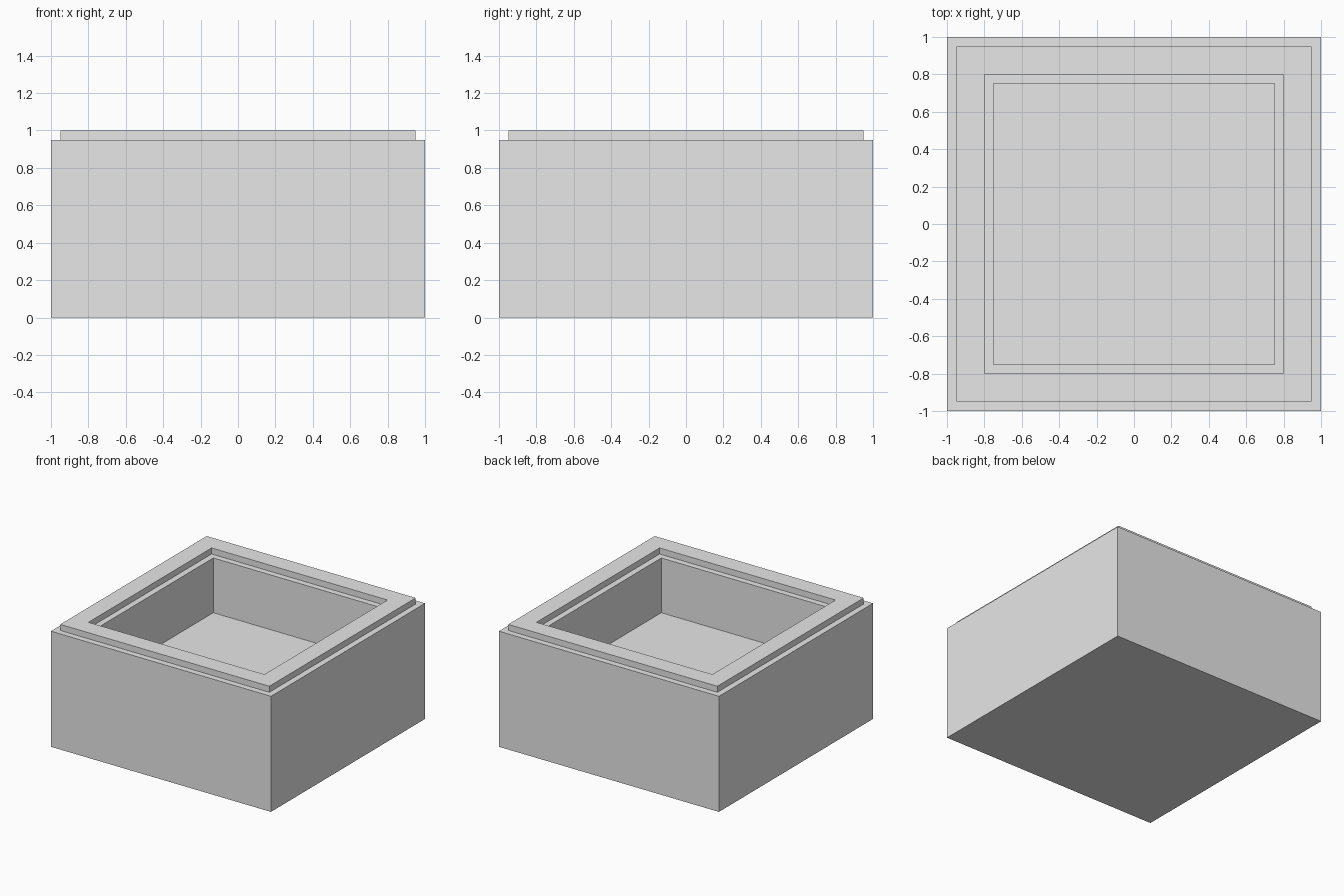
import bpy
import bmesh

default_cube = bpy.data.objects.get("Cube")
if default_cube:
    bpy.data.objects.remove(default_cube, do_unlink=True)

# Plain grey material
grey = bpy.data.materials.new("plain_grey")
grey.use_nodes = True
colour = (0.8, 0.8, 0.8, 1.0)
grey.diffuse_color = colour
grey.node_tree.nodes["Principled BSDF"].inputs["Base Color"].default_value = colour

# Wall section as (half width, height): outer wall, rim step, raised rim,
# inner ledge, cavity wall
PROFILE = [(1.0, 0.0), (1.0, 0.95), (0.95, 0.95), (0.95, 1.0),
           (0.8, 1.0), (0.8, 0.95), (0.75, 0.95), (0.75, 0.5)]
CORNERS = [(-1, -1), (1, -1), (1, 1), (-1, 1)]


def stepped_box(name, profile, material):
    """Sweep the wall section round a square and close both ends."""
    bm = bmesh.new()
    rings = [[bm.verts.new((half * x, half * y, z)) for x, y in CORNERS]
             for half, z in profile]
    for lower, upper in zip(rings, rings[1:]):
        for i in range(4):
            j = (i + 1) % 4
            bm.faces.new((lower[i], lower[j], upper[j], upper[i]))
    bm.faces.new(reversed(rings[0]))   # underside
    bm.faces.new(rings[-1])            # cavity floor
    bmesh.ops.recalc_face_normals(bm, faces=bm.faces)
    mesh = bpy.data.meshes.new(name)
    bm.to_mesh(mesh)
    bm.free()
    mesh.materials.append(material)
    obj = bpy.data.objects.new(name, mesh)
    bpy.context.collection.objects.link(obj)
    return obj


# Open box with a raised, stepped rim
stepped_box("open_box", PROFILE, grey)
